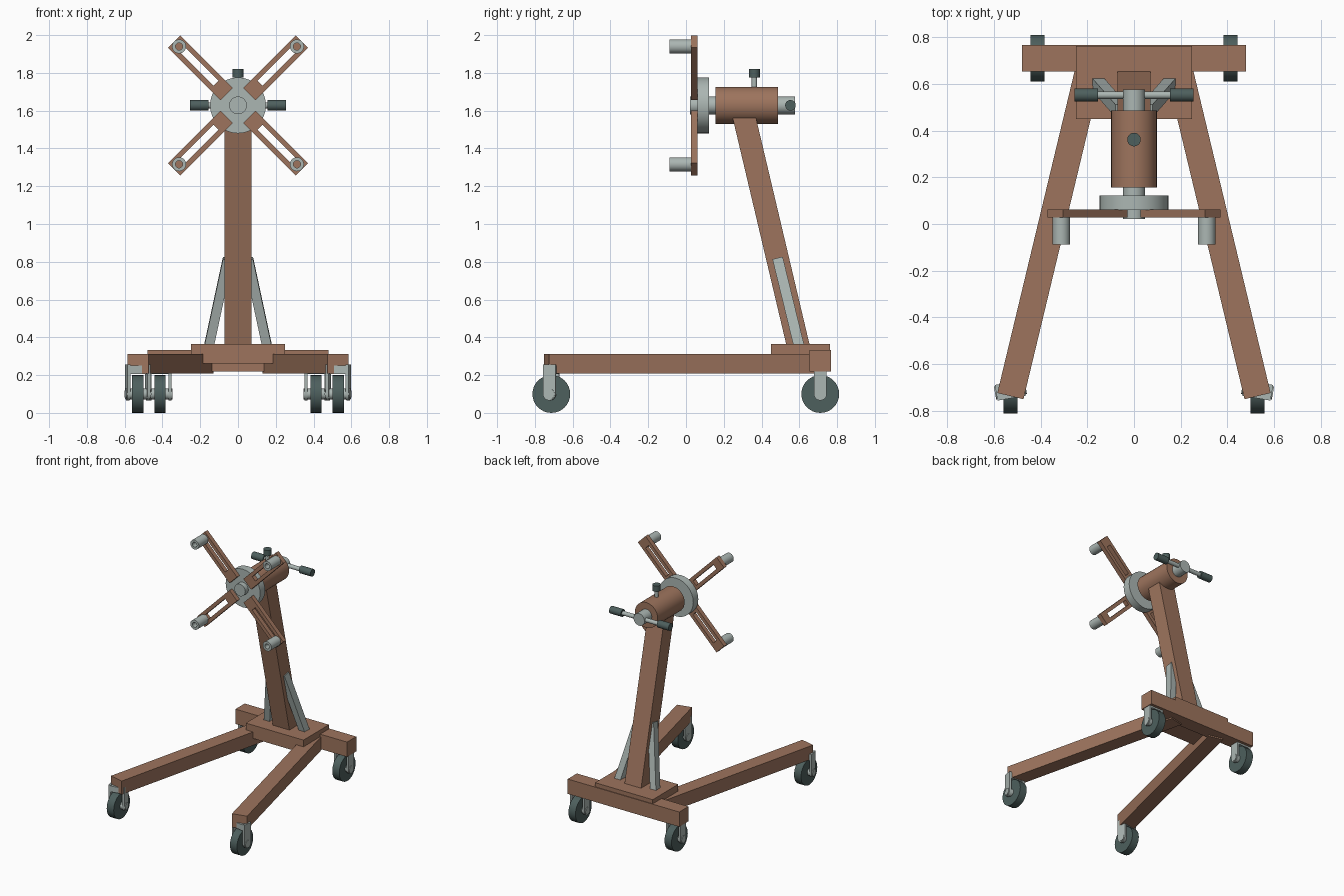
import bpy, bmesh
from math import radians, pi, cos, sin
from mathutils import Vector, Matrix

cube = bpy.data.objects.get("Cube")
if cube:
    bpy.data.objects.remove(cube)


def material(name, rgb):
    m = bpy.data.materials.new(name)
    m.use_nodes = True
    m.diffuse_color = (*rgb, 1)
    m.node_tree.nodes["Principled BSDF"].inputs["Base Color"].default_value = (*rgb, 1)
    return m


brown = material("brown_paint", (0.34, 0.175, 0.11))
steel = material("grey_steel", (0.41, 0.47, 0.45))
rubber = material("dark_rubber", (0.075, 0.115, 0.11))


def finish(bm, name, mat, matrix=None):
    bmesh.ops.remove_doubles(bm, verts=bm.verts, dist=1e-5)
    bmesh.ops.recalc_face_normals(bm, faces=bm.faces)
    if matrix:
        bm.transform(matrix)
    mesh = bpy.data.meshes.new(name)
    bm.to_mesh(mesh)
    bm.free()
    mesh.materials.append(mat)
    mesh.shade_smooth()
    mesh.set_sharp_from_angle(angle=radians(30))
    ob = bpy.data.objects.new(name, mesh)
    bpy.context.collection.objects.link(ob)
    return ob


def box(name, mat, lo, hi, matrix=None):
    bm = bmesh.new()
    lo, hi = Vector(lo), Vector(hi)
    bmesh.ops.create_cube(bm, size=1)
    bm.transform(Matrix.Translation((lo + hi) / 2) @ Matrix.Diagonal((*(hi - lo), 1)))
    return finish(bm, name, mat, matrix)


def frame(start, end, side):
    """Matrix with local z running from start to end, local x near side."""
    z = (Vector(end) - Vector(start)).normalized()
    x = Vector(side)
    x = (x - z * x.dot(z)).normalized()
    m = Matrix((x, z.cross(x), z)).transposed().to_4x4()
    return Matrix.Translation(start) @ m


def beam(name, mat, start, end, width, depth, side):
    length = (Vector(end) - Vector(start)).length
    return box(name, mat, (-width / 2, -depth / 2, 0), (width / 2, depth / 2, length),
               frame(start, end, side))


def rod(name, mat, start, end, radius, bore=0, matrix=None):
    """Turned cylinder, or a tube when it has a bore."""
    length = (Vector(end) - Vector(start)).length
    side = (0, 0, 1) if start[2] == end[2] else (1, 0, 0)
    profile = [(bore, 0), (radius, 0), (radius, length), (bore, length)]
    bm = bmesh.new()
    vs = [bm.verts.new((r, 0, h)) for r, h in profile]
    edges = [bm.edges.new(p) for p in zip(vs, vs[1:])]
    if bore:
        edges.append(bm.edges.new((vs[-1], vs[0])))
    bmesh.ops.spin(bm, geom=vs + edges, cent=(0, 0, 0), axis=(0, 0, 1),
                   angle=2 * pi, steps=32)
    m = frame(start, end, side)
    return finish(bm, name, mat, matrix @ m if matrix else m)


def plate(name, mat, outline, x0, x1, matrix):
    """Flat (y, z) outline extruded along x."""
    bm = bmesh.new()
    face = bm.faces.new([bm.verts.new((x0, y, z)) for y, z in outline])
    geom = bmesh.ops.extrude_face_region(bm, geom=[face])["geom"]
    moved = [v for v in geom if isinstance(v, bmesh.types.BMVert)]
    bmesh.ops.translate(bm, verts=moved, vec=(x1 - x0, 0, 0))
    return finish(bm, name, mat, matrix)


def caster(name, x, y, yaw):
    rod(name + "_wheel", rubber, (x - 0.03, y, 0.1), (x + 0.03, y, 0.1), 0.1)
    m = Matrix.Translation((x, y, 0)) @ Matrix.Rotation(radians(yaw), 4, "Z")
    r = 0.034
    arc = [pi + pi * i / 10 for i in range(11)]
    outline = [(r, 0.255), (-r, 0.255)] + [(r * cos(a), 0.1 + r * sin(a)) for a in arc]
    for s in (-1, 1):
        plate(name + "_fork", steel, outline, s * 0.045, s * 0.062, m)
    box(name + "_fork_bridge", steel, (-0.05, -r, 0.205), (0.05, r, 0.25), m)
    rod(name + "_axle", steel, (-0.067, 0, 0.1), (0.067, 0, 0.1), 0.028, matrix=m)


# Base: rear crossbar, mounting plate, splayed legs and casters
box("rear_crossbar", brown, (-0.48, 0.655, 0.218), (0.48, 0.768, 0.333))
box("base_plate", brown, (-0.248, 0.45, 0.262), (0.248, 0.763, 0.365))
for s, label in ((-1, "right"), (1, "left")):
    beam(label + "_leg", brown, (s * 0.53, -0.738, 0.26), (s * 0.185, 0.7, 0.26),
         0.105, 0.115, (0, 0, 1))
    caster(label + "_front_caster", s * 0.53, -0.713, -s * 10)
    caster(label + "_rear_caster", s * 0.413, 0.711, 0)
    beam(label + "_brace", steel, (s * 0.158, 0.603, 0.335), (s * 0.055, 0.486, 0.815),
         0.05, 0.056, (1, 0, 0))

# Leaning column and the bearing tube on top
beam("column", brown, (0, 0.6, 0.33), (0, 0.295, 1.62), 0.142, 0.12, (1, 0, 0))
hub_z = 1.628
rod("bearing_tube", brown, (0, 0.157, hub_z), (0, 0.487, hub_z), 0.098)
rod("shaft", steel, (0, 0.022, hub_z), (0, 0.577, hub_z), 0.047)
rod("flange", steel, (0, 0.06, hub_z), (0, 0.122, hub_z), 0.148)

# Locking knob
rod("lock_stem", steel, (0, 0.362, hub_z), (0, 0.362, 1.78), 0.014)
rod("lock_knob", rubber, (0, 0.362, 1.775), (0, 0.362, 1.82), 0.029)

# Turning handle with grips
rod("handle_bar", steel, (-0.2, 0.553, hub_z), (0.2, 0.553, hub_z), 0.016)
for s in (-1, 1):
    rod("handle_grip", rubber, (s * 0.155, 0.553, hub_z), (s * 0.255, 0.553, hub_z), 0.028)

# Four slotted arms, each with a hollow mounting pin
for i in range(4):
    turn = Matrix.Translation((0, 0, hub_z)) @ Matrix.Rotation(radians(45 + 90 * i), 4, "Y")
    bm = bmesh.new()
    rings = []
    for half, near, far in ((0.046, 0.085, 0.478), (0.019, 0.165, 0.412)):
        corners = ((-half, near), (half, near), (half, far), (-half, far))
        rings.append([bm.verts.new((x, 0.027, z)) for x, z in corners])
    outer, inner = rings
    faces = [bm.faces.new((outer[k], outer[k - 1], inner[k - 1], inner[k])) for k in range(4)]
    geom = bmesh.ops.extrude_face_region(bm, geom=faces)["geom"]
    bmesh.ops.translate(bm, verts=[v for v in geom if isinstance(v, bmesh.types.BMVert)],
                        vec=(0, 0.035, 0))
    finish(bm, "slotted_arm", brown, turn)
    rod("mounting_pin", steel, (0, -0.088, 0.441), (0, 0.03, 0.441), 0.037, 0.019, turn)
